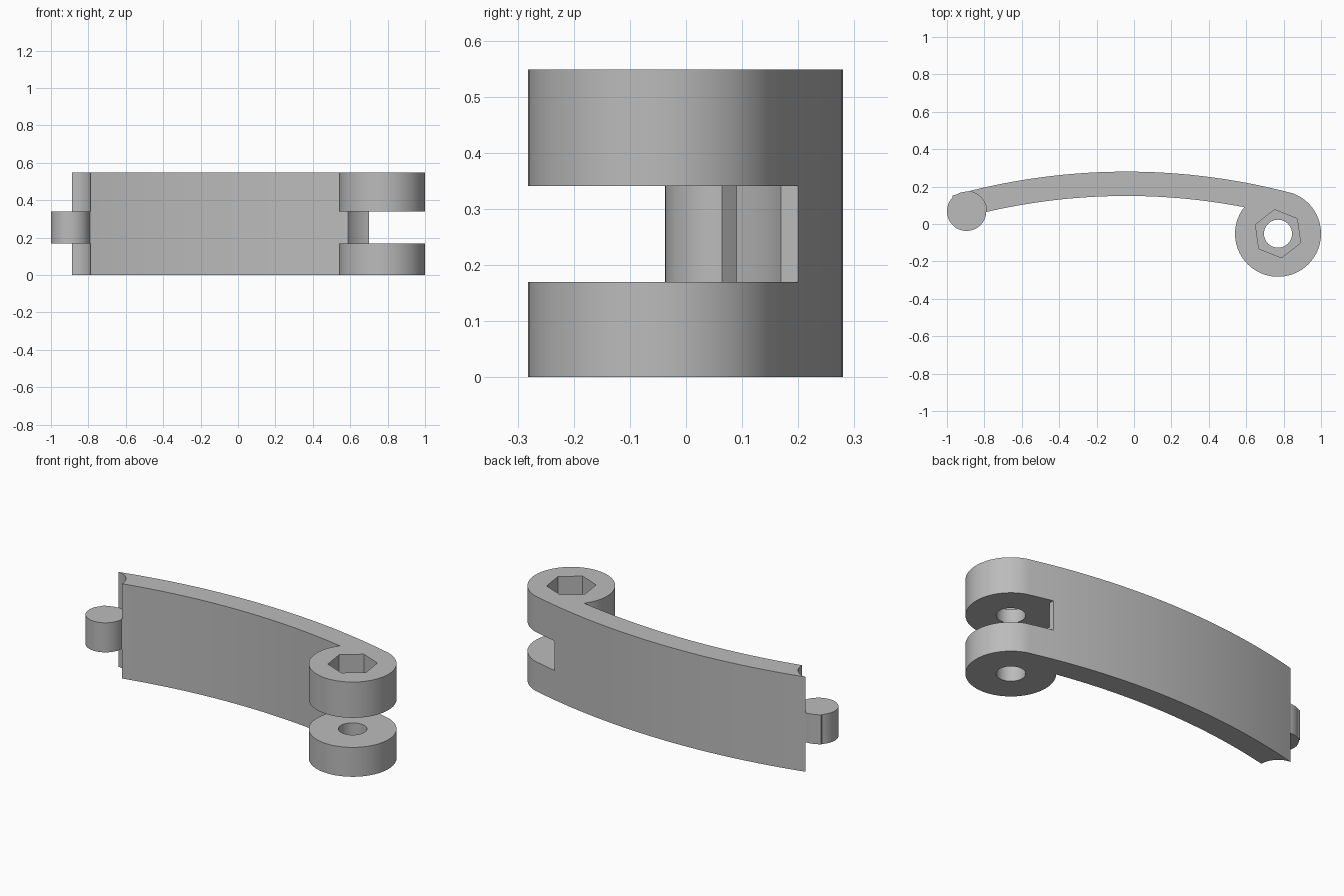
import bpy, bmesh, math
from math import cos, sin, pi, sqrt, atan2

if "Cube" in bpy.data.objects:
    bpy.data.objects.remove(bpy.data.objects["Cube"])

H = 0.548                      # overall height
Z1, Z2 = 0.17, 0.341           # middle layer: slot and pin
CX, CY = -0.04, -3.17          # centre of the plate curve
RO, RI = 3.45, 3.32            # outer and inner plate radius
KX, KY, KR = 0.77, -0.052, 0.23   # hinge knuckle
PX, PY, PR = -0.895, 0.068, 0.105 # hinge pin

grey = bpy.data.materials.new("plain grey")
grey.diffuse_color = (0.5, 0.5, 0.5, 1)
grey.use_nodes = True
grey.node_tree.nodes["Principled BSDF"].inputs["Base Color"].default_value = grey.diffuse_color


def prism(name, pts, z0, z1):
    """Extrude a plan outline between two heights."""
    bm = bmesh.new()
    face = bm.faces.new([bm.verts.new((x, y, z0)) for x, y in pts])
    ext = bmesh.ops.extrude_face_region(bm, geom=[face])
    for v in ext["geom"]:
        if isinstance(v, bmesh.types.BMVert):
            v.co.z = z1
    bmesh.ops.recalc_face_normals(bm, faces=bm.faces)
    me = bpy.data.meshes.new(name)
    bm.to_mesh(me)
    bm.free()
    me.materials.append(grey)
    ob = bpy.data.objects.new(name, me)
    bpy.context.collection.objects.link(ob)
    return ob


def arc(cx, cy, r, a0, a1, n):
    return [(cx + r * cos(a0 + (a1 - a0) * i / n),
             cy + r * sin(a0 + (a1 - a0) * i / n)) for i in range(n + 1)]


def ring(cx, cy, r, n, phase=0.0):
    return arc(cx, cy, r, phase, phase + 2 * pi, n)[:-1]


def box(x0, x1, y0, y1):
    return [(x0, y0), (x1, y0), (x1, y1), (x0, y1)]


def combine(target, tool, operation):
    mod = target.modifiers.new("combine", "BOOLEAN")
    mod.operation = operation
    mod.solver = "EXACT"
    mod.object = tool
    bpy.context.view_layer.objects.active = target
    bpy.ops.object.modifier_apply(modifier=mod.name)
    bpy.data.objects.remove(tool, do_unlink=True)


def curve_angle(x, r):
    return math.acos((x - CX) / r)


# Curved plate running tangentially into the round knuckle
tangent = atan2(KY - CY, KX - CX)
dist = sqrt((KX - CX) ** 2 + (KY - CY) ** 2)
meet = tangent + math.acos((dist ** 2 + RI ** 2 - KR ** 2) / (2 * dist * RI))
mx, my = CX + RI * cos(meet), CY + RI * sin(meet)
end = atan2(my - KY, mx - KX) - 2 * pi
outline = arc(CX, CY, RO, curve_angle(-0.97, RO), tangent, 40)
outline += arc(KX, KY, KR, tangent, end, 56)[1:]
outline += arc(CX, CY, RI, meet, curve_angle(-0.85, RI), 32)[1:]
outline += [(-0.9, 0.05), (-0.97, 0.1)]
link = prism("curved_hinge_link", outline, 0, H)

# Slot between the two knuckles
combine(link, prism("slot_round", ring(KX, KY, KR + 0.002, 64), Z1, Z2), "DIFFERENCE")
combine(link, prism("slot_square", box(0.70, 1.1, KY, 0.4), Z1, Z2), "DIFFERENCE")

# Hollowed plate end above and below the pin
for z0, z1 in ((-0.1, Z1), (Z2, H + 0.1)):
    combine(link, prism("end_trim", box(-1.1, -0.925, -0.2, 0.4), z0, z1), "DIFFERENCE")
    combine(link, prism("end_hollow", ring(PX, PY, PR + 0.002, 48), z0, z1), "DIFFERENCE")

# Pin
combine(link, prism("pin", ring(PX, PY, PR, 48), Z1, Z2), "UNION")

# Bolt hole and hexagonal nut pocket
combine(link, prism("bolt_hole", ring(KX, KY, 0.075, 40), -0.1, H + 0.1), "DIFFERENCE")
combine(link, prism("nut_pocket", ring(KX, KY, 0.13, 6, math.radians(38)), H - 0.13, H + 0.1), "DIFFERENCE")

# Smooth curves, sharp edges
bpy.ops.object.select_all(action="DESELECT")
link.select_set(True)
bpy.context.view_layer.objects.active = link
bpy.ops.object.shade_smooth_by_angle(angle=math.radians(25))
